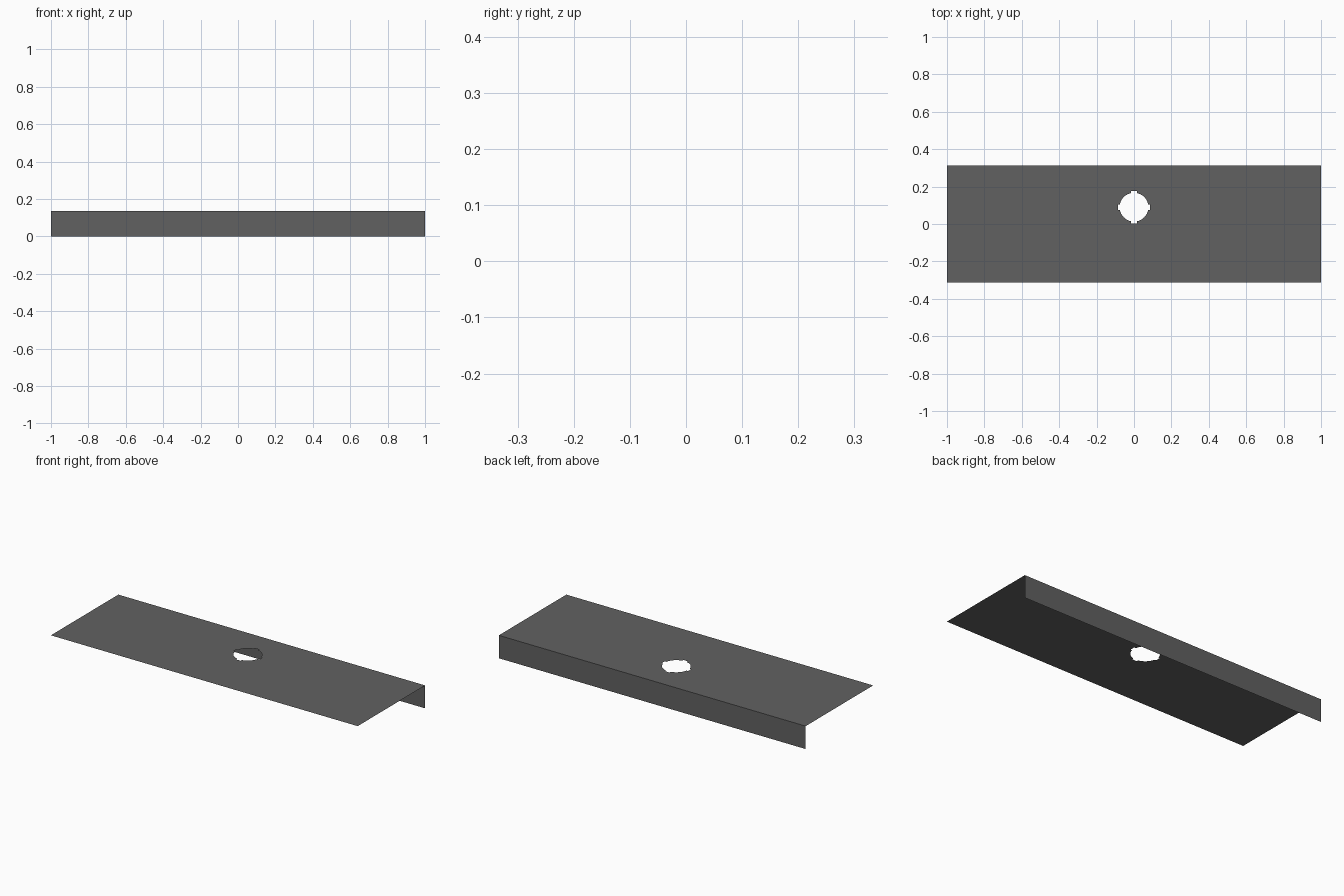
import bpy, bmesh, math
from mathutils import Vector

if "Cube" in bpy.data.objects:
    bpy.data.objects.remove(bpy.data.objects["Cube"])

HX, HY, H = 1.0, 0.314, 0.135      # half length, half depth, height
HOLE_Y, R, R_NOTCH, W = 0.09, 0.077, 0.086, 0.015

metal = bpy.data.materials.new("dark grey metal")
metal.diffuse_color = (0.12, 0.12, 0.12, 1)
metal.use_nodes = True
metal.node_tree.nodes["Principled BSDF"].inputs["Base Color"].default_value = metal.diffuse_color


def add_loop(bm, pts):
    verts = [bm.verts.new(p) for p in pts]
    return [bm.edges.new((v, verts[(i + 1) % len(verts)])) for i, v in enumerate(verts)]


def finish(bm, name):
    mesh = bpy.data.meshes.new(name)
    bm.to_mesh(mesh)
    bm.free()
    mesh.materials.append(metal)
    ob = bpy.data.objects.new(name, mesh)
    bpy.context.collection.objects.link(ob)
    return ob


# Round hole outline with four square notches
a0 = math.asin(W / R)
quarter = [(R_NOTCH, -W), (R_NOTCH, W)]
steps = 8
for i in range(steps + 1):
    a = a0 + (math.pi / 2 - 2 * a0) * i / steps
    quarter.append((R * math.cos(a), R * math.sin(a)))
hole = []
for k in range(4):
    c, s = round(math.cos(k * math.pi / 2)), round(math.sin(k * math.pi / 2))
    hole += [(x * c - y * s, HOLE_Y + x * s + y * c, H) for x, y in quarter]

# Top sheet with the hole, plus the folded lip along the back edge
bm = bmesh.new()
edges = add_loop(bm, [(-HX, -HY, H), (HX, -HY, H), (HX, HY, H), (-HX, HY, H)])
back = edges[2]
edges += add_loop(bm, hole)
bmesh.ops.triangle_fill(bm, edges=edges, use_beauty=True, normal=Vector((0, 0, 1)))
for f in bm.faces:
    f.normal_update()
    if f.normal.z < 0:
        f.normal_flip()
v1, v2 = back.verts
low = [bm.verts.new((v.co.x, HY, 0)) for v in (v1, v2)]
lip = bm.faces.new((v1, v2, low[1], low[0]))
lip.normal_update()
if lip.normal.y < 0:
    lip.normal_flip()
finish(bm, "folded_sheet_bracket")
